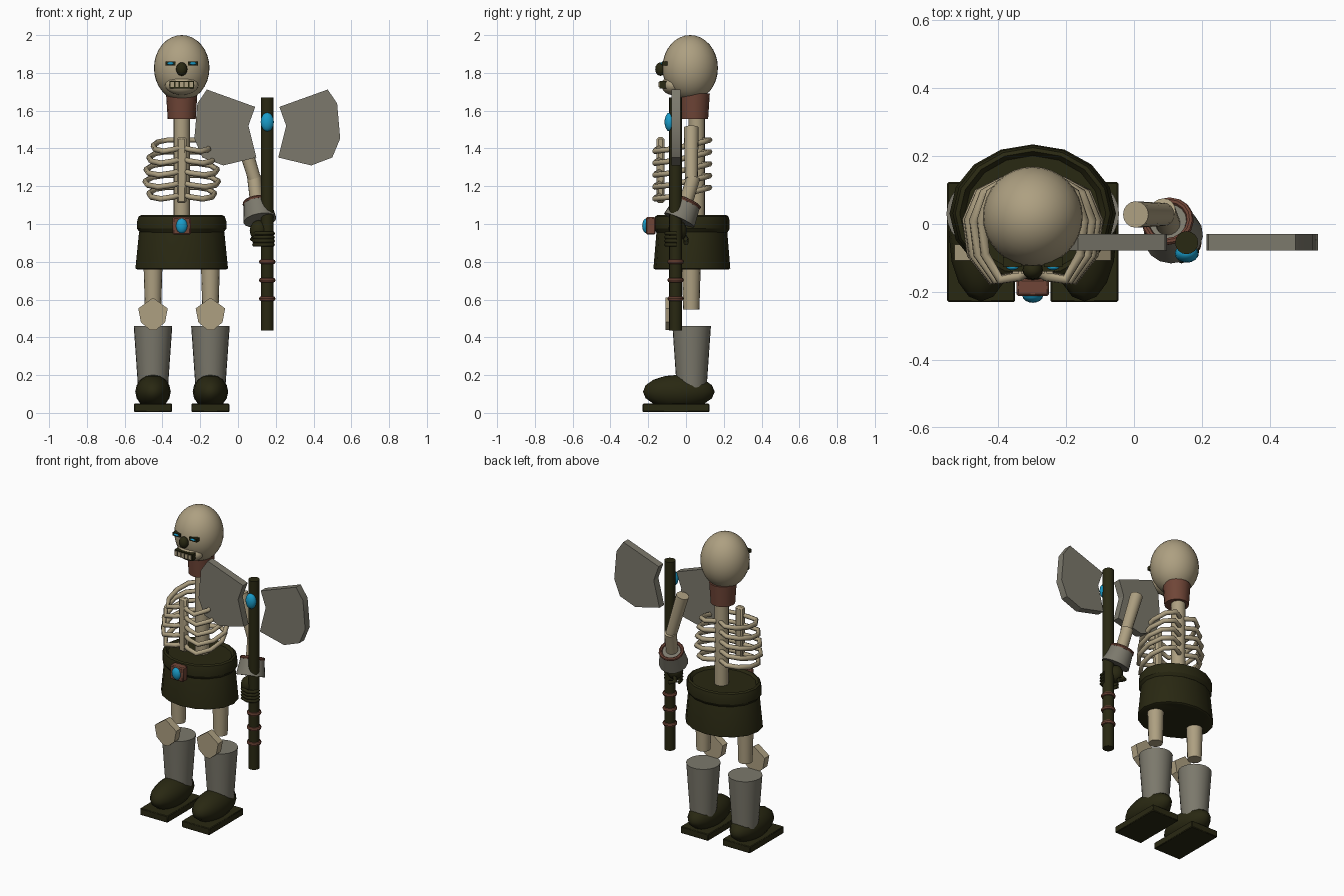
import bpy, bmesh, math
from mathutils import Vector

cube = bpy.data.objects.get("Cube")
if cube:
    bpy.data.objects.remove(cube)


def material(name, rgb):
    m = bpy.data.materials.new(name)
    m.use_nodes = True
    m.diffuse_color = (*rgb, 1)
    m.node_tree.nodes["Principled BSDF"].inputs["Base Color"].default_value = (*rgb, 1)
    return m


BONE = material("bone", (0.42, 0.35, 0.22))
GREY = material("dull_metal", (0.20, 0.19, 0.15))
DARK = material("dark_leather", (0.022, 0.021, 0.006))
BROWN = material("brown_leather", (0.16, 0.06, 0.038))
BLUE = material("blue_gem", (0.01, 0.33, 0.58))
CX = -0.298          # body centre line
parts = []


def finish(obj, name, mat):
    obj.name = name
    obj.data.name = name
    obj.data.materials.clear()
    obj.data.materials.append(mat)
    parts.append(obj)
    return obj


def from_bmesh(bm, name, mat):
    bmesh.ops.recalc_face_normals(bm, faces=bm.faces)
    mesh = bpy.data.meshes.new(name)
    bm.to_mesh(mesh)
    bm.free()
    obj = bpy.data.objects.new(name, mesh)
    bpy.context.collection.objects.link(obj)
    return finish(obj, name, mat)


def ball(name, mat, loc, size, seg=24):
    bpy.ops.mesh.primitive_uv_sphere_add(segments=seg, ring_count=seg // 2, radius=1, location=loc)
    obj = bpy.context.object
    obj.scale = size
    return finish(obj, name, mat)


def box(name, mat, loc, size, bevel=0.0):
    bpy.ops.mesh.primitive_cube_add(size=1, location=loc)
    obj = bpy.context.object
    obj.scale = size
    bpy.ops.object.transform_apply(location=False, rotation=False, scale=True)
    if bevel:
        mod = obj.modifiers.new("bevel", "BEVEL")
        mod.width, mod.segments = bevel, 1
    return finish(obj, name, mat)


def rod(name, mat, a, b, r1, r2, seg=16):
    """Tapered cylinder from point a (radius r1) to point b (radius r2)."""
    a, b = Vector(a), Vector(b)
    bpy.ops.mesh.primitive_cone_add(vertices=seg, radius1=r1, radius2=r2,
                                    depth=(b - a).length, location=(a + b) / 2)
    obj = bpy.context.object
    obj.rotation_euler = (b - a).to_track_quat("Z", "Y").to_euler()
    return finish(obj, name, mat)


def ring(name, mat, loc, r, minor, axis=(0, 0, 1)):
    bpy.ops.mesh.primitive_torus_add(major_segments=16, minor_segments=8,
                                     major_radius=r, minor_radius=minor, location=loc)
    obj = bpy.context.object
    obj.rotation_euler = Vector(axis).to_track_quat("Z", "Y").to_euler()
    return finish(obj, name, mat)


def tube(name, mat, points, radius):
    """Round tube along a polyline."""
    curve = bpy.data.curves.new(name, "CURVE")
    curve.dimensions = "3D"
    curve.bevel_depth, curve.bevel_resolution = radius, 1
    curve.use_fill_caps = True
    spline = curve.splines.new("POLY")
    spline.points.add(len(points) - 1)
    for p, co in zip(spline.points, points):
        p.co = (*co, 1)
    obj = bpy.data.objects.new(name, curve)
    bpy.context.collection.objects.link(obj)
    return finish(obj, name, mat)


def plate(name, mat, outline, y0, y1):
    """Front-facing outline of (x, z) points given thickness along y."""
    bm = bmesh.new()
    face = bm.faces.new([bm.verts.new((x, y0, z)) for x, z in outline])
    out = bmesh.ops.extrude_face_region(bm, geom=[face])
    for v in out["geom"]:
        if isinstance(v, bmesh.types.BMVert):
            v.co.y = y1
    return from_bmesh(bm, name, mat)


def lathe(name, mat, profile, centre, y_scale, seg=16):
    """Closed (radius, z) profile turned about z."""
    bm = bmesh.new()
    rows = [[bm.verts.new((centre[0] + r * math.sin(t), centre[1] + r * y_scale * math.cos(t), z))
             for t in (2 * math.pi * i / seg for i in range(seg))] for r, z in profile]
    for low, high in zip(rows, rows[1:]):
        for i in range(seg):
            j = (i + 1) % seg
            bm.faces.new((low[i], low[j], high[j], high[i]))
    bm.faces.new(rows[0])
    bm.faces.new(rows[-1])
    return from_bmesh(bm, name, mat)


# Head and face
ball("skull", BONE, (CX, 0.022, 1.826), (0.147, 0.147, 0.174), 32)
ball("upper_jaw", BONE, (CX, -0.07, 1.735), (0.088, 0.06, 0.052))
ball("nose_hole", DARK, (CX, -0.135, 1.82), (0.03, 0.028, 0.036), 16)
box("mouth", DARK, (CX, -0.122, 1.738), (0.13, 0.035, 0.04))
for i in range(5):
    box("tooth", BONE, (CX + (i - 2) * 0.025, -0.138, 1.738), (0.018, 0.014, 0.028))
for side, word in ((1, "left"), (-1, "right")):
    ex = CX + side * 0.06
    box(word + "_eye_socket", DARK, (ex, -0.112, 1.85), (0.054, 0.03, 0.022))
    ball(word + "_eye", BLUE, (ex, -0.124, 1.85), (0.02, 0.012, 0.008), 12)

# Neck, spine and rib cage
rod("neck", BROWN, (CX, 0.043, 1.555), (CX, 0.043, 1.69), 0.074, 0.083)
rod("spine", BONE, (CX, 0.057, 1.0), (CX, 0.057, 1.6), 0.043, 0.043)
box("breastbone", BONE, (CX, -0.135, 1.285), (0.052, 0.042, 0.35), 0.01)
rib_path = [(0.02, 0.09, 0.03), (0.09, 0.125, 0.03), (0.155, 0.09, 0.02), (0.188, 0.01, 0),
            (0.175, -0.09, -0.02), (0.12, -0.165, -0.03), (0.05, -0.155, -0.02), (0.01, -0.135, -0.01)]
for i, width in enumerate((0.8, 0.92, 1.0, 1.03, 0.92)):
    for side, word in ((1, "left"), (-1, "right")):
        tube(word + "_rib", BONE, [(CX + side * x * width, y, 1.415 - 0.063 * i + z)
                                   for x, y, z in rib_path], 0.015)

# Belt, skirt and buckle
lathe("skirt", DARK, [(0.215, 0.98), (0.226, 0.955), (0.245, 0.765), (0.235, 0.76)], (CX, 0.031), 0.83)
lathe("belt", DARK, [(0.2, 1.03), (0.215, 1.047), (0.228, 1.04), (0.236, 1.015),
                     (0.236, 0.975), (0.222, 0.955)], (CX, 0.031), 0.85)
box("buckle", BROWN, (CX, -0.187, 0.99), (0.096, 0.05, 0.092), 0.006)
ball("buckle_gem", BLUE, (CX, -0.209, 0.99), (0.031, 0.023, 0.04), 16)

# Legs
knee_half = [(0, 0.61), (0.078, 0.553), (0.064, 0.48), (0.018, 0.44)]
for side, word in ((1, "left"), (-1, "right")):
    lx = CX + side * 0.152
    rod(word + "_thigh", BONE, (lx, 0.028, 0.548), (lx, 0.028, 0.85), 0.043, 0.052)
    outline = knee_half + [(-x, z) for x, z in reversed(knee_half[1:])]
    plate(word + "_knee_guard", BONE, [(lx + x, z) for x, z in outline], -0.108, -0.06)
    rod(word + "_greave", GREY, (lx, 0.03, 0.13), (lx, 0.03, 0.46), 0.079, 0.102, 24)
    ball(word + "_boot", DARK, (lx, -0.038, 0.112), (0.094, 0.19, 0.09), 16)
    box(word + "_sole", DARK, (lx, -0.053, 0.027), (0.2, 0.353, 0.044), 0.004)

# Left arm with bracer and glove
rod("upper_arm", BONE, (0.005, 0.028, 1.51), (0.087, 0.028, 1.24), 0.039, 0.034)
rod("forearm", BONE, (0.085, 0.04, 1.25), (0.108, -0.02, 1.05), 0.037, 0.036)
cuff_top, cuff_low = Vector((0.1, 0.008, 1.115)), Vector((0.116, -0.036, 1.02))
rod("bracer", GREY, cuff_low, cuff_top, 0.088, 0.072)
ring("bracer_rim", BROWN, cuff_top, 0.066, 0.011, cuff_top - cuff_low)
ball("glove_palm", DARK, (0.11, -0.045, 0.965), (0.048, 0.05, 0.055), 16)
for i in range(4):
    z = 0.95 - 0.02 * i
    tube("finger", DARK, [(0.085, -0.05, z), (0.095, -0.09, z), (0.14, -0.105, z),
                          (0.18, -0.09, z), (0.185, -0.05, z)], 0.011)
tube("thumb", DARK, [(0.1, -0.02, 0.95), (0.075, 0.0, 0.92), (0.12, 0.0, 0.9)], 0.014)

# Double axe
AX, AY = 0.155, -0.055
rod("axe_handle", DARK, (AX, AY, 0.437), (AX, AY, 1.67), 0.034, 0.034)
for z in (0.605, 0.703, 0.8):
    ring("grip_ring", BROWN, (AX, AY, z), 0.031, 0.013)
ball("axe_gem", BLUE, (AX, -0.087, 1.54), (0.035, 0.027, 0.05), 16)
blade = [(0.064, 1.62), (0.32, 1.712), (0.37, 1.638), (0.386, 1.452),
         (0.344, 1.352), (0.233, 1.31), (0.058, 1.352), (0.1, 1.52)]
for side, word in ((1, "left"), (-1, "right")):
    plate(word + "_axe_blade", GREY, [(AX + side * x, z) for x, z in blade], -0.078, -0.03)

# Smooth the round parts, keep sharp edges
bpy.ops.object.select_all(action="DESELECT")
for obj in parts:
    if obj.type == "MESH":
        obj.select_set(True)
        bpy.context.view_layer.objects.active = obj
bpy.ops.object.shade_smooth_by_angle()
